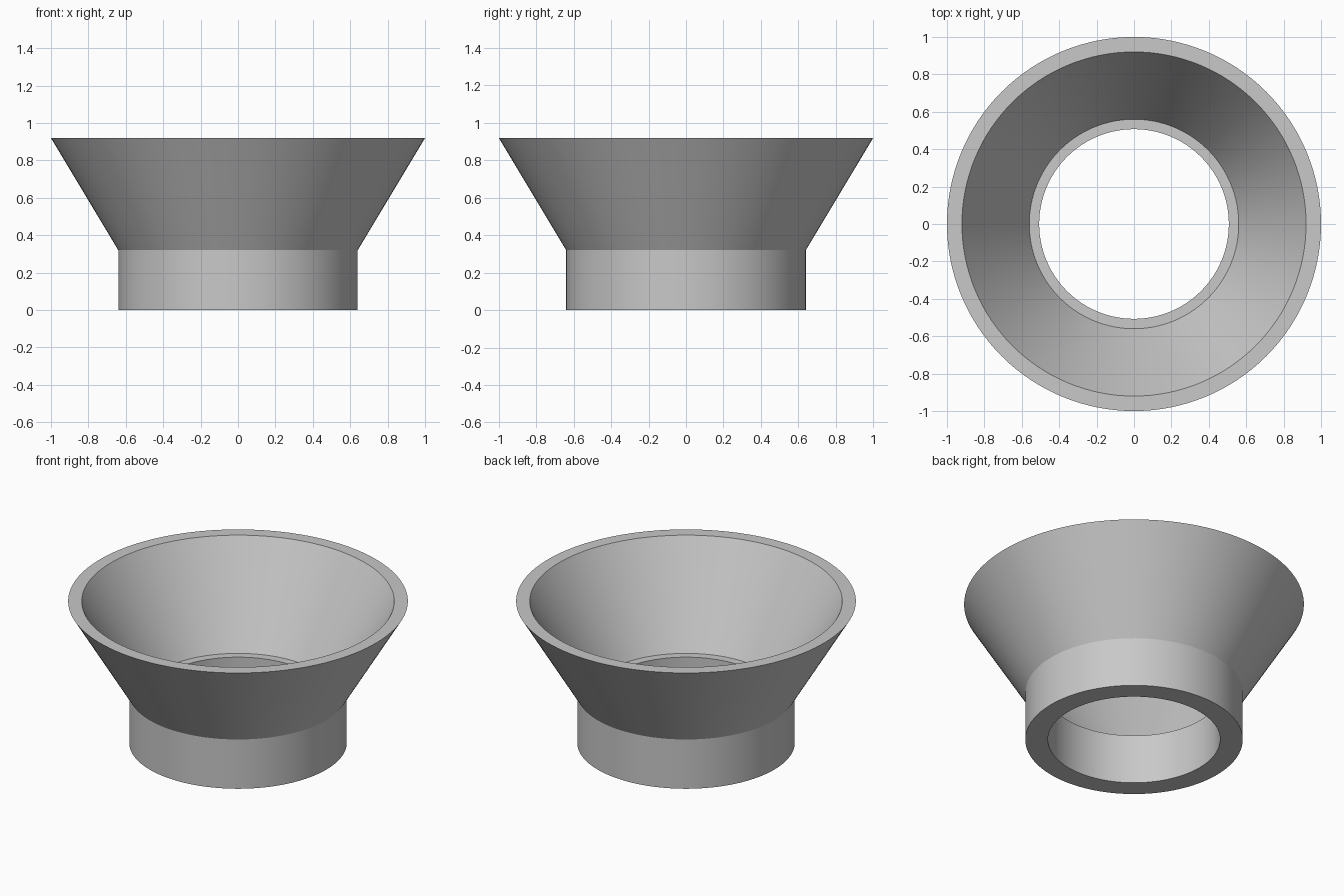
import bpy
import bmesh
import math

cube = bpy.data.objects.get("Cube")
if cube:
    bpy.data.objects.remove(cube, do_unlink=True)

# Plain grey material
grey = bpy.data.materials.new("light_grey")
grey.use_nodes = True
colour = (0.58, 0.58, 0.58, 1)
grey.diffuse_color = colour
grey.node_tree.nodes["Principled BSDF"].inputs["Base Color"].default_value = colour

# Wall cross-section (radius, height): straight collar, flared cone, inner ledge
profile = [(0.507, 0), (0.64, 0), (0.64, 0.32), (1, 0.92),
           (0.92, 0.92), (0.56, 0.32), (0.507, 0.32)]

# Revolve the closed section around the vertical axis
bm = bmesh.new()
verts = [bm.verts.new((r, 0, z)) for r, z in profile]
edges = [bm.edges.new((a, b)) for a, b in zip(verts, verts[1:] + verts[:1])]
bmesh.ops.spin(bm, geom=verts + edges, cent=(0, 0, 0), axis=(0, 0, 1),
               angle=math.tau, steps=128, use_merge=True)
bmesh.ops.remove_doubles(bm, verts=bm.verts, dist=0.0001)
bmesh.ops.recalc_face_normals(bm, faces=bm.faces)

mesh = bpy.data.meshes.new("flared_funnel")
bm.to_mesh(mesh)
bm.free()
mesh.materials.append(grey)
funnel = bpy.data.objects.new("flared_funnel", mesh)
bpy.context.collection.objects.link(funnel)

# Smooth round walls, crisp rims
bpy.ops.object.select_all(action="DESELECT")
funnel.select_set(True)
bpy.context.view_layer.objects.active = funnel
bpy.ops.object.shade_smooth_by_angle(angle=math.radians(25))
